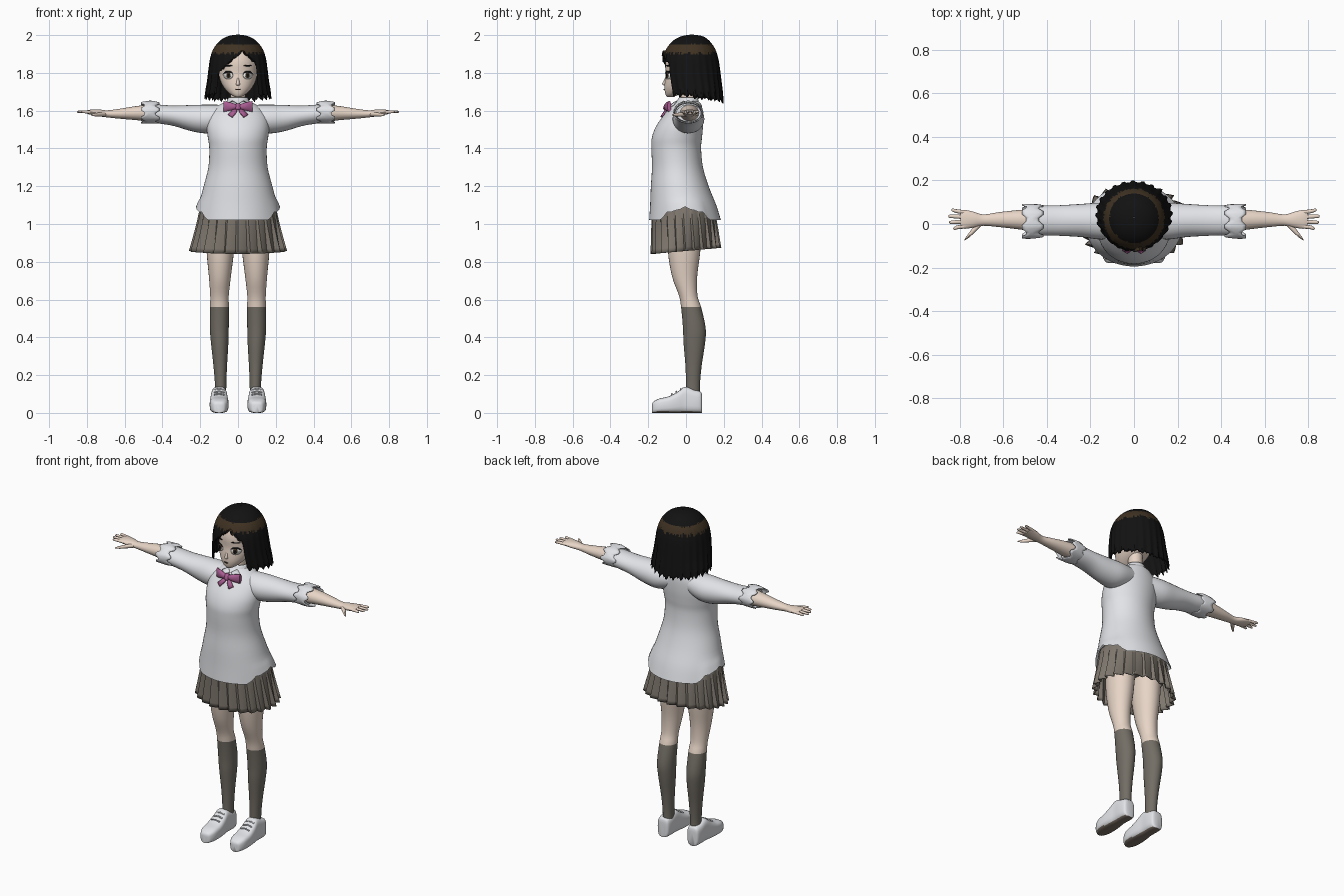
import bpy, bmesh, math, random
from math import sin, cos, pi, radians, degrees, atan2
from mathutils import Vector

random.seed(4)
if "Cube" in bpy.data.objects:
    bpy.data.objects.remove(bpy.data.objects["Cube"])


def material(name, r, g, b):
    m = bpy.data.materials.new(name)
    m.use_nodes = True
    m.diffuse_color = (r, g, b, 1)
    bsdf = next(n for n in m.node_tree.nodes if n.type == 'BSDF_PRINCIPLED')
    bsdf.inputs["Base Color"].default_value = (r, g, b, 1)
    bsdf.inputs["Roughness"].default_value = 0.9
    return m


SKIN = material("skin", .82, .68, .58)
WHITE = material("knit white", .78, .79, .82)
SOCK = material("sock grey", .17, .155, .13)
SKIRT = material("skirt taupe", .21, .185, .155)
BLACK = material("hair black", .006, .006, .006)
BROWN = material("hair brown", .05, .032, .016)
PINK = material("bow pink", .4, .11, .29)
SOLE = material("sole grey", .2, .16, .13)
EYE = material("eye white", .9, .9, .88)


def finish(name, bm, mats, thick=0, rule=None, angle=40):
    bmesh.ops.remove_doubles(bm, verts=bm.verts, dist=1e-5)
    bmesh.ops.recalc_face_normals(bm, faces=bm.faces)
    if rule:
        for f in bm.faces:
            f.material_index = rule(f)
    me = bpy.data.meshes.new(name)
    bm.to_mesh(me)
    bm.free()
    for m in mats:
        me.materials.append(m)
    for p in me.polygons:
        p.use_smooth = True
    me.set_sharp_from_angle(angle=radians(angle))
    ob = bpy.data.objects.new(name, me)
    bpy.context.collection.objects.link(ob)
    if thick:
        mod = ob.modifiers.new("thickness", 'SOLIDIFY')
        mod.thickness, mod.offset = thick, 0
    return ob


def spline(rows, n):
    """Smooth interpolation through rows of numbers."""
    out = []
    for i in range(len(rows) - 1):
        a, b, c, d = (rows[max(0, min(len(rows) - 1, i + k))] for k in (-1, 0, 1, 2))
        for k in range(n):
            t = k / n
            out.append(tuple(q + .5 * t * (r - p + t * (2*p - 5*q + 4*r - s + t * (3*(q - r) + s - p)))
                             for p, q, r, s in zip(a, b, c, d)))
    return out + [tuple(rows[-1])]


def loft(name, rows, mats, axis='Z', seg=28, n=4, side=1, power=1, cap=True, tweak=None, **kw):
    """Skin ovals (position, centre 1, centre 2, radius 1, radius 2) along an axis."""
    bm = bmesh.new()
    rings = []
    for p, c1, c2, r1, r2 in spline(rows, n):
        ring = []
        for i in range(seg):
            a = 2 * pi * i / seg
            u = c1 + r1 * math.copysign(abs(cos(a)) ** power, cos(a))
            w = c2 + r2 * math.copysign(abs(sin(a)) ** power, sin(a))
            v = Vector({'Z': (u, w, p), 'X': (p, u, w), 'Y': (u, p, w)}[axis])
            if tweak:
                v = tweak(v, a, i)
            v.x *= side
            ring.append(bm.verts.new(v))
        rings.append(ring)
    for A, B in zip(rings, rings[1:]):
        for i in range(seg):
            j = (i + 1) % seg
            bm.faces.new((A[i], A[j], B[j], B[i]))
    if cap:
        bm.faces.new(rings[0])
        bm.faces.new(rings[-1])
    return finish(name, bm, mats, **kw)


def body(rows):
    """Rows (height, half width, front, back) to oval rows."""
    return [(z, 0, (f + b) / 2, w, (b - f) / 2) for z, w, f, b in rows]


def front_y(rows, x, z):
    _, _, cy, rx, ry = min(spline(rows, 12), key=lambda r: abs(r[0] - z))
    return cy - ry * math.sqrt(max(0, 1 - (x / rx) ** 2))


def plate(name, pts, rows, mat, lift=.003, thick=.004):
    """Thin patch lying on the front of a lofted body."""
    bm = bmesh.new()
    vs = [bm.verts.new((x, front_y(rows, x, z) - lift, z)) for x, z in pts]
    mx, mz = (sum(p[k] for p in pts) / len(pts) for k in (0, 1))
    c = bm.verts.new((mx, front_y(rows, mx, mz) - lift, mz))
    for i in range(len(vs)):
        bm.faces.new((c, vs[i], vs[(i + 1) % len(vs)]))
    return finish(name, bm, [mat], thick=thick)


def ellipse(x, z, rx, rz, n=16):
    return [(x + rx * cos(2*pi*i/n), z + rz * sin(2*pi*i/n)) for i in range(n)]


# Sweater with a ragged hem that rises at the sides
torso = body([(1.02, .222, -.195, .185), (1.1, .208, -.19, .16), (1.2, .182, -.186, .12),
              (1.3, .157, -.18, .09), (1.4, .152, -.183, .08), (1.46, .16, -.18, .085),
              (1.52, .165, -.157, .09), (1.58, .155, -.115, .09), (1.62, .115, -.085, .085),
              (1.638, .085, -.065, .078), (1.655, .05, -.045, .06)])


def hem(v, a, i):
    fade = max(0, 1 - (v.z - 1.02) / .12)
    v.z += fade * (.06 * max(0, (abs(cos(a)) - .72) / .28) + (.012 if i % 4 == 0 and abs(cos(a)) > .6 else 0))
    return v


loft("sweater", torso, [WHITE], seg=48, cap=False, tweak=hem)
loft("collar", [(1.63, 0, .006, .066, .064), (1.668, 0, .012, .048, .047)], [WHITE], cap=False, thick=.006)


# Pleated skirt with a lining inside
def pleat(v, a, i):
    t = max(0, (1.1 - v.z) / .25)
    k = 1 - .11 * t * (i % 5) / 4
    return Vector((v.x * k, v.y * k, v.z + .03 * t * (sin(a) + 1) / 2))


loft("skirt", body([(1.1, .197, -.178, .145), (.98, .222, -.182, .165), (.842, .258, -.186, .185)]),
     [SKIRT], seg=120, cap=False, tweak=pleat, thick=.004, angle=25)
loft("skirt_lining", body([(1.06, .18, -.15, .12), (.97, .19, -.15, .13)]), [SKIRT])

# Head and neck
head = body([(1.672, .014, -.1, -.07), (1.688, .042, -.109, -.03), (1.72, .073, -.114, .03),
             (1.76, .094, -.112, .08), (1.8, .102, -.107, .1), (1.86, .106, -.108, .12),
             (1.92, .09, -.085, .1), (1.965, .03, -.03, .05)])
loft("head", head, [SKIN], seg=40)
loft("neck", [(1.6, 0, .015, .045, .045), (1.66, 0, .012, .04, .04), (1.74, 0, .01, .042, .042)], [SKIN])
loft("nose", [(1.733, 0, -.11, .009, .006), (1.742, 0, -.113, .01, .013), (1.775, 0, -.106, .004, .004)], [SKIN], seg=12)
plate("mouth", ellipse(0, 1.712, .014, .003), head, BROWN)
for s, label in ((1, "left"), (-1, "right")):
    x = .052 * s
    plate(label + "_eye", ellipse(x, 1.787, .025, .02), head, EYE)
    plate(label + "_iris", ellipse(x - .002 * s, 1.788, .011, .016), head, BROWN, .005)
    plate(label + "_pupil", ellipse(x - .002 * s, 1.788, .005, .008), head, BLACK, .007)
    plate(label + "_lash", [(x - .026 * s, 1.797), (x - .012 * s, 1.809), (x + .012 * s, 1.809),
                            (x + .03 * s, 1.792), (x + .012 * s, 1.803), (x - .012 * s, 1.803)], head, BLACK, .006)
    plate(label + "_brow", ellipse(x, 1.838, .022, .003), head, BLACK)

# Bobbed hair: fringe parted on one side, ragged strand ends, brown sheen band
COLS = 120
rag = [.02 * ((i * 7) % 5) / 4 + random.uniform(0, .012) for i in range(COLS)]
sheen = [random.uniform(0, .022) for _ in range(COLS)]


def strand(v, a, i):
    phi = degrees(atan2(cos(a), -sin(a)))
    if abs(phi) < 42:
        low = 1.91 - .0023 * abs(phi - 9) + .4 * rag[i]
    else:
        low = 1.675 - .04 * (abs(phi) - 42) / 138 + rag[i]
    k = 1 + (.045 if i % 5 < 2 else 0) * max(0, (1.95 - v.z) / .3) - .01
    return Vector((v.x * k, .03 + (v.y - .03) * k, max(v.z, low)))


def sheen_rule(f):
    c = f.calc_center_median()
    i = int((atan2(c.y - .03, c.x) / (2 * pi) % 1) * COLS) % COLS
    return int(1.892 + sheen[i] < c.z < 1.952 - .3 * sheen[i])


loft("hair", body([(2, .002, .028, .032), (1.992, .05, -.02, .085), (1.97, .092, -.065, .12),
                   (1.93, .126, -.1, .15), (1.88, .144, -.119, .167), (1.82, .152, -.124, .176),
                   (1.76, .158, -.118, .182), (1.7, .166, -.108, .188), (1.63, .17, -.1, .192)]),
     [BLACK, BROWN], seg=COLS, n=7, cap=False, tweak=strand, rule=sheen_rule, thick=.006)


# Jagged rolled sleeve ends
def cuff_edge(v, a, i):
    v.x += (.014 if i % 4 < 2 else -.006) * (1 if v.x > .47 else -1)
    return v


for s, label in ((1, "left"), (-1, "right")):
    # Arms
    loft(label + "_sleeve", [(.06, .01, 1.568, .07, .062), (.15, .013, 1.556, .084, .076), (.24, .016, 1.56, .076, .07),
                             (.34, .016, 1.573, .07, .054), (.42, .016, 1.582, .068, .05), (.48, .014, 1.587, .066, .046)],
         [WHITE], 'X', side=s)
    loft(label + "_cuff", [(.43, .012, 1.588, .071, .052), (.46, .012, 1.592, .076, .058), (.5, .012, 1.59, .077, .054)],
         [WHITE], 'X', side=s, n=2, cap=False, tweak=cuff_edge, thick=.006)
    loft(label + "_forearm_and_palm", [(.46, .018, 1.588, .052, .045), (.54, .02, 1.587, .043, .037),
         (.62, .02, 1.584, .034, .027), (.69, .018, 1.583, .026, .019), (.735, .02, 1.588, .036, .018),
         (.775, .021, 1.592, .043, .014), (.797, .021, 1.592, .038, .01)], [SKIN], 'X', side=s, seg=20)
    for k, reach in enumerate((.83, .848, .852, .838)):
        y = -.01 + .021 * k
        tip = y + (k - 1.5) * .007
        loft(f"{label}_finger_{k + 1}", [(.77, y, 1.592, .01, .009), (.81, (y + tip) / 2, 1.594, .009, .008),
             (reach - .006, tip, 1.594, .007, .006), (reach, tip, 1.593, .002, .002)], [SKIN], 'X', side=s, seg=10)
    loft(label + "_thumb", [(.7, .005, 1.582, .014, .012), (.735, -.028, 1.58, .015, .011), (.76, -.055, 1.578, .01, .008),
                            (.777, -.072, 1.577, .003, .003)], [SKIN], 'X', side=s, seg=10)
    # Legs, knee socks below the knee
    loft(label + "_leg", [(1, .092, -.005, .08, .09), (.85, .094, -.01, .072, .085), (.72, .096, -.007, .058, .066),
         (.62, .098, .012, .049, .049), (.56, .098, .027, .05, .053), (.45, .099, .044, .05, .06),
         (.37, .097, .044, .046, .057), (.25, .094, .04, .036, .043), (.15, .092, .037, .03, .037), (.07, .092, .037, .03, .037)],
         [SKIN, SOCK], side=s, rule=lambda f: int(f.calc_center_median().z < .56))
    # Shoes
    shoe = [(-.18, .045, .014), (-.172, .06, .032), (-.14, .076, .047), (-.09, .088, .05), (-.045, .112, .047),
            (-.005, .138, .042), (.045, .122, .042), (.078, .112, .036), (.086, .09, .02)]
    loft(label + "_shoe", [(y, .1, h / 2, w, h / 2) for y, h, w in shoe], [WHITE, SOLE], 'Y', side=s, power=.6,
         rule=lambda f: int(f.normal.z < -.75 and f.calc_center_median().z < .02))
    for k in range(3):
        y, z = -.075 + .024 * k, .095 + .013 * k
        loft(f"{label}_lace_{k + 1}", [(.072, y, z, .004, .004), (.1, y, z + .006, .004, .004), (.128, y, z, .004, .004)],
             [WHITE], 'X', side=s, seg=8)
    # Neck bow and collar flap
    plate(label + "_collar_flap", [(.004 * s, 1.637), (.03 * s, 1.652), (.062 * s, 1.632), (.045 * s, 1.612)], torso, WHITE, .008)
    loft(label + "_bow_wing", [(.004, -.104, 1.62, .01, .011), (.04, -.1, 1.622, .015, .022), (.078, -.088, 1.622, .01, .03)],
         [PINK], 'X', side=s, seg=14)
    plate(label + "_bow_tail", [(0, 1.615), (.025 * s, 1.605), (.052 * s, 1.578), (.03 * s, 1.565), (.008 * s, 1.592)],
          torso, PINK, .01, .008)
loft("bow_knot", [(1.603, 0, -.108, .01, .008), (1.612, 0, -.108, .015, .014), (1.63, 0, -.102, .015, .014),
                  (1.638, 0, -.1, .01, .008)], [PINK], seg=14)
